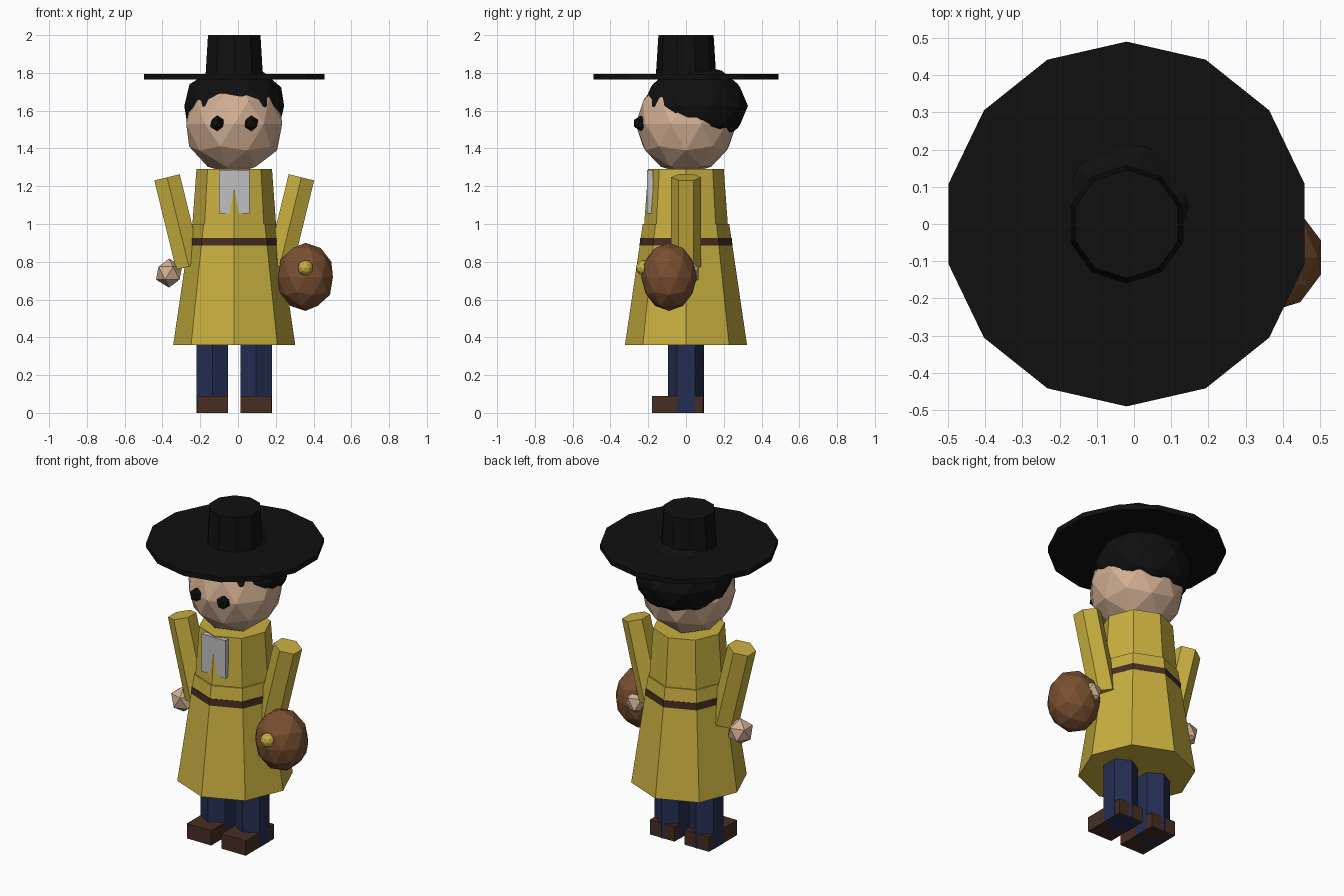
import bpy

if "Cube" in bpy.data.objects:
    bpy.data.objects.remove(bpy.data.objects["Cube"])

CX = -0.02  # symmetry axis of the figure


def mat(name, r, g, b):
    m = bpy.data.materials.new(name)
    m.diffuse_color = (r, g, b, 1)
    m.use_nodes = True
    m.node_tree.nodes["Principled BSDF"].inputs["Base Color"].default_value = m.diffuse_color
    return m


YELLOW = mat("mustard_yellow", 0.58, 0.43, 0.05)
SKIN = mat("skin", 0.65, 0.43, 0.29)
BLACK = mat("black", 0.005, 0.005, 0.005)
NAVY = mat("navy", 0.018, 0.027, 0.085)
BROWN = mat("brown", 0.19, 0.078, 0.03)
DARK = mat("dark_brown", 0.062, 0.027, 0.016)
GREY = mat("light_grey", 0.53, 0.53, 0.54)


def finish(name, material):
    ob = bpy.context.object
    ob.name = name
    ob.data.name = name
    ob.data.materials.append(material)
    return ob


def cone(name, material, sides, r1, r2, z1, z2, x=CX, y=0.0):
    """Upright tapered prism between two heights."""
    bpy.ops.mesh.primitive_cone_add(vertices=sides, radius1=r1, radius2=r2,
                                    depth=z2 - z1, location=(x, y, (z1 + z2) / 2))
    return finish(name, material)


def ball(name, material, level, loc, size):
    bpy.ops.mesh.primitive_ico_sphere_add(subdivisions=level, radius=1, location=loc)
    bpy.context.object.scale = size
    return finish(name, material)


def box(name, material, lo, hi):
    bpy.ops.mesh.primitive_cube_add(size=1, location=[(a + b) / 2 for a, b in zip(lo, hi)])
    bpy.context.object.scale = [b - a for a, b in zip(lo, hi)]
    return finish(name, material)


# Hat
cone("hat_brim", BLACK, 14, 0.49, 0.49, 1.765, 1.795)
cone("hat_crown", BLACK, 10, 0.16, 0.146, 1.78, 2.0)

# Head and hair
ball("head", SKIN, 2, (CX, 0, 1.53), (0.267, 0.267, 0.267))
ball("hair", BLACK, 2, (CX, 0.05, 1.625), (0.278, 0.278, 0.22))

# Coat: bodice, flared skirt, belt and neck cloth
cone("coat_top", YELLOW, 8, 0.222, 0.2, 0.99, 1.29)
cone("coat_skirt", YELLOW, 8, 0.323, 0.229, 0.36, 1.0)
cone("belt", DARK, 8, 0.246, 0.243, 0.885, 0.925)
box("neck_cloth", GREY, (-0.10, -0.207, 1.055), (0.06, -0.175, 1.285))

# Mirrored limbs and eyes
for side, s in (("left", -1), ("right", 1)):
    ball(side + "_eye", BLACK, 1, (CX + s * 0.09, -0.24, 1.533), (0.041, 0.041, 0.041))
    arm = cone(side + "_arm", YELLOW, 6, 0.08, 0.08, 0.768, 1.254, x=CX + s * 0.298)
    arm.rotation_euler.y = s * 0.24
    ball(side + "_hand", SKIN, 1, (CX + s * 0.345, 0, 0.74), (0.077, 0.077, 0.077))
    x = CX + s * 0.116
    cone(side + "_leg", NAVY, 6, 0.096, 0.096, 0.0, 0.45, x=x)
    box(side + "_boot", DARK, (x - 0.082, -0.18, 0), (x + 0.082, 0.09, 0.09))

# Round bag with its clasp
ball("bag", BROWN, 2, (0.357, -0.09, 0.72), (0.153, 0.148, 0.18))
ball("bag_clasp", YELLOW, 2, (0.357, -0.225, 0.768), (0.041, 0.041, 0.041))
